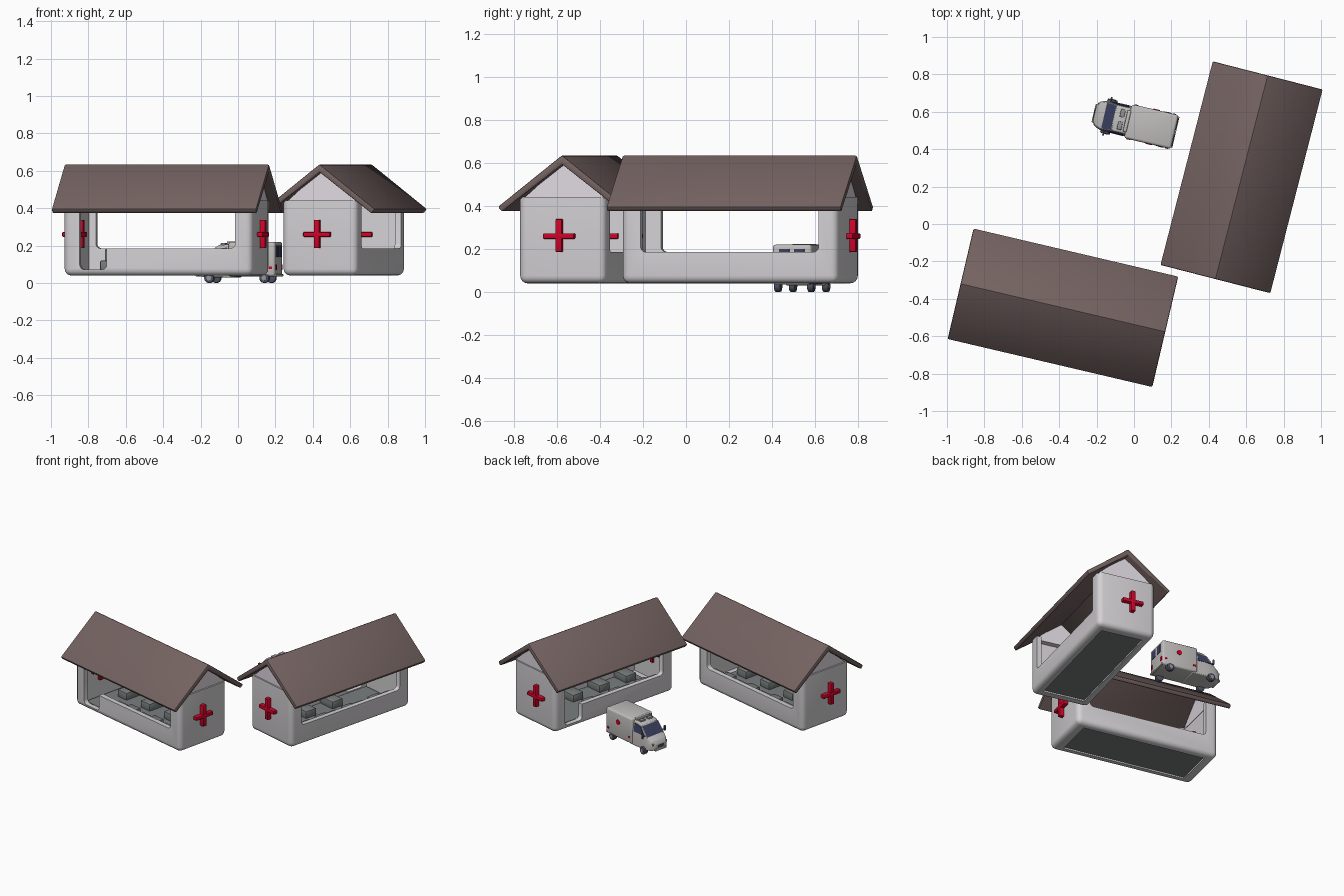
import bpy, bmesh, math
from mathutils import Matrix

if "Cube" in bpy.data.objects:
    bpy.data.objects.remove(bpy.data.objects["Cube"])


def mat(name, rgb):
    m = bpy.data.materials.new(name)
    m.diffuse_color = (*rgb, 1)
    m.use_nodes = True
    m.node_tree.nodes["Principled BSDF"].inputs["Base Color"].default_value = m.diffuse_color
    return m


WALL = mat("wall_white", (0.66, 0.64, 0.66))
GABLE = mat("gable_white", (0.74, 0.69, 0.75))
ROOF = mat("roof_brown", (0.175, 0.125, 0.12))
RED = mat("cross_red", (0.62, 0.001, 0.022))
GREY = mat("furniture_grey", (0.19, 0.21, 0.207))
VAN = mat("van_grey", (0.52, 0.51, 0.50))
GLASS = mat("glass_navy", (0.045, 0.052, 0.12))
TYRE = mat("tyre_slate", (0.075, 0.08, 0.115))
LAMP = mat("lamp_grey", (0.30, 0.30, 0.33))


def finish(name, bm, mats, place=None):
    bmesh.ops.recalc_face_normals(bm, faces=bm.faces)
    me = bpy.data.meshes.new(name)
    bm.to_mesh(me)
    bm.free()
    for m in mats:
        me.materials.append(m)
    ob = bpy.data.objects.new(name, me)
    bpy.context.collection.objects.link(ob)
    if place:
        x, y, a = place
        ob.location = (x, y, 0)
        ob.rotation_euler = (0, 0, math.radians(a))
    return ob


def smooth(ob, angle=35):
    bpy.ops.object.select_all(action='DESELECT')
    ob.select_set(True)
    bpy.context.view_layer.objects.active = ob
    bpy.ops.object.shade_smooth_by_angle(angle=math.radians(angle))
    return ob


def box(name, lo, hi, m, place=None, bevel=0, seg=3, keep=lambda e: True):
    bm = bmesh.new()
    bmesh.ops.create_cube(bm, size=1)
    for v in bm.verts:
        for i in range(3):
            v.co[i] = hi[i] if v.co[i] > 0 else lo[i]
    if bevel:
        bmesh.ops.bevel(bm, geom=[e for e in bm.edges if keep(e)], offset=bevel,
                        segments=seg, profile=0.5, affect='EDGES')
    ob = finish(name, bm, [m], place)
    return smooth(ob) if bevel else ob


def prism(name, pts, a, b, m, place, bevel=0):
    """Extrude a (y, z) outline along x."""
    bm = bmesh.new()
    f = bm.faces.new([bm.verts.new((a, p[0], p[1])) for p in pts])
    new = bmesh.ops.extrude_face_region(bm, geom=[f])['geom']
    bmesh.ops.translate(bm, vec=(b - a, 0, 0), verts=[v for v in new if isinstance(v, bmesh.types.BMVert)])
    if bevel:
        bmesh.ops.bevel(bm, geom=bm.edges[:], offset=bevel, segments=2, profile=0.5, affect='EDGES')
    ob = finish(name, bm, [m], place)
    return smooth(ob) if bevel else ob


def disc(name, x, y, z, r, depth, m, place, bevel=0):
    """Cylinder lying along y."""
    bm = bmesh.new()
    bmesh.ops.create_cone(bm, cap_ends=True, segments=24, radius1=r, radius2=r, depth=depth,
                          matrix=Matrix.Translation((x, y, z)) @ Matrix.Rotation(math.pi / 2, 4, 'X'))
    if bevel:
        rim = [e for e in bm.edges if any(len(f.verts) > 4 for f in e.link_faces)]
        bmesh.ops.bevel(bm, geom=rim, offset=bevel, segments=2, profile=0.5, affect='EDGES')
    return smooth(finish(name, bm, [m], place))


def cut(ob, cutters):
    bpy.context.view_layer.objects.active = ob
    for c in cutters:
        md = ob.modifiers.new("cut", 'BOOLEAN')
        md.operation, md.solver, md.object = 'DIFFERENCE', 'EXACT', c
        bpy.ops.object.modifier_apply(modifier=md.name)
        bpy.data.objects.remove(c)


def ward(tag, place):
    L, W, c = 0.518, 0.207, -0.01       # half length, half width, sideways shift of the body
    n = lambda s: f"{s}_{tag}"
    # rounded shell, hollow, open along both long sides, with a doorway
    low = lambda e: min(v.co.z for v in e.verts) < 0.2
    shell = box(n("wall_shell"), (-L, c - W, 0.04), (L, c + W, 0.44), WALL, None, 0.035, 4, low)
    along_y = lambda e: abs(e.verts[0].co.y - e.verts[1].co.y) > 0.05 and e.verts[0].co.z < 0.3
    cut(shell, [
        box("cavity", (-0.465, c - 0.172, 0.062), (0.5, c + 0.172, 0.6), WALL),
        box("floor_hole", (-0.445, c - 0.15, 0), (0.445, c + 0.15, 0.1), WALL),
        box("opening", (-0.428, -0.5, 0.185), (0.425, 0.5, 0.7), WALL, None, 0.025, 4, along_y),
        box("doorway", (-0.428, -0.5, 0.072), (-0.28, -0.1, 0.5), WALL, None, 0.025, 4, along_y)])
    shell.location = (place[0], place[1], 0)
    shell.rotation_euler = (0, 0, math.radians(place[2]))
    smooth(shell)
    box(n("floor"), (-0.455, c - 0.165, 0.05), (0.455, c + 0.165, 0.07), GREY, place)
    # roof slabs
    prism(n("roof"), [(0, 0.635), (0.306, 0.395), (0.287, 0.372), (0, 0.592),
                      (-0.287, 0.372), (-0.306, 0.395)], -0.562, 0.562, ROOF, place, 0.007)
    for s, end, cy, inner in ((-1, "left", -0.045, 0.445), (1, "right", -0.02, 0.488)):
        prism(n(f"gable_{end}"), [(-0.195, 0.435), (0.195, 0.435), (0, 0.605)],
              s * 0.462, s * 0.508, GABLE, place)
        # cross passing through the end wall
        x0, x1 = sorted((s * inner, s * 0.548))
        box(n(f"cross_bar_{end}"), (x0, cy - 0.074, 0.247), (x1, cy + 0.074, 0.272), RED, place, 0.004, 2)
        box(n(f"cross_post_{end}"), (x0, cy - 0.015, 0.186), (x1, cy + 0.015, 0.338), RED, place, 0.004, 2)
    # two rows of beds with headboards along the long walls
    for i, x in enumerate((-0.33, -0.1, 0.13, 0.36)):
        for s in (-1, 1):
            if s < 0 and i == 0:
                continue
            y0, y1 = sorted((c + s * 0.04, c + s * 0.165))
            h0, h1 = sorted((c + s * 0.15, c + s * 0.168))
            box(n(f"bed_{i}_{s}"), (x - 0.045, y0, 0.066), (x + 0.045, y1, 0.12), GREY, place, 0.006, 2)
            box(n(f"headboard_{i}_{s}"), (x - 0.045, h0, 0.066), (x + 0.045, h1, 0.178), GREY, place, 0.004, 2)


ward("a", (-0.38, -0.448, -13.2))
ward("b", (0.575, 0.25, -104.4))

# ambulance, nose towards local -x
P = (0.002, 0.542, -13.2)
box("van_box", (-0.035, -0.093, 0.035), (0.222, 0.093, 0.22), VAN, P, 0.014, 3)
stations = [(-0.218, 0.042, 0.080, 0.045, 0.040), (-0.202, 0.036, 0.104, 0.068, 0.060),
            (-0.168, 0.032, 0.122, 0.081, 0.074), (-0.112, 0.030, 0.190, 0.083, 0.070),
            (-0.090, 0.030, 0.203, 0.083, 0.068), (0.0, 0.030, 0.208, 0.083, 0.070)]
bm = bmesh.new()
rings = [[bm.verts.new(c) for c in ((x, -w, zb), (x, -w, zb + (zt - zb) * 0.55), (x, -t, zt),
                                    (x, t, zt), (x, w, zb + (zt - zb) * 0.55), (x, w, zb))]
         for x, zb, zt, w, t in stations]
windshield = None
for i, (a, b) in enumerate(zip(rings, rings[1:])):
    for k in range(6):
        f = bm.faces.new((a[k], a[(k + 1) % 6], b[(k + 1) % 6], b[k]))
        if i == 2 and k == 2:
            windshield = f
bm.faces.new(rings[0])
bm.faces.new(rings[-1])
bmesh.ops.inset_region(bm, faces=[windshield], thickness=0.005, depth=0)
windshield.material_index = 1
cab = finish("van_cab", bm, [VAN, GLASS], P)
bev = cab.modifiers.new("soft_edges", 'BEVEL')
bev.width, bev.segments, bev.limit_method, bev.angle_limit = 0.006, 2, 'ANGLE', math.radians(25)
smooth(cab, 40)

# bumpers, grille, lamps and roof lights
box("front_bumper", (-0.224, -0.05, 0.034), (-0.2, 0.05, 0.05), VAN, P, 0.005, 2)
box("grille", (-0.221, -0.025, 0.056), (-0.216, 0.025, 0.072), TYRE, P)
box("rear_bumper", (0.215, -0.085, 0.034), (0.228, 0.085, 0.048), VAN, P, 0.004, 2)
box("roof_sign", (-0.05, -0.06, 0.2), (-0.03, 0.06, 0.222), VAN, P, 0.005, 2)
for s, side in ((-1, "right"), (1, "left")):

    def pair(name, x0, x1, ya, yb, z0, z1, m, bevel=0):
        lo, hi = sorted((s * ya, s * yb))
        box(f"{name}_{side}", (x0, lo, z0), (x1, hi, z1), m, P, bevel, 2)

    pair("roof_light", -0.085, -0.06, 0.012, 0.055, 0.2, 0.214, LAMP, 0.004)
    pair("headlight", -0.212, -0.195, 0.04, 0.062, 0.07, 0.088, LAMP, 0.003)
    pair("tail_light", 0.219, 0.225, 0.06, 0.078, 0.07, 0.1, RED)
    pair("rear_window", 0.219, 0.225, 0.012, 0.06, 0.14, 0.2, GLASS)
    pair("mirror_arm", -0.15, -0.144, 0.075, 0.1, 0.128, 0.133, TYRE)
    pair("mirror", -0.153, -0.143, 0.092, 0.106, 0.118, 0.155, TYRE, 0.003)
    pair("side_marker", -0.02, 0.0, 0.09, 0.096, 0.075, 0.087, RED)
    pair("rear_marker", 0.19, 0.207, 0.09, 0.096, 0.075, 0.087, RED)
    # side window leaning with the cab wall
    bm = bmesh.new()
    outline = [(-0.14, 0.132, 0.083), (-0.045, 0.132, 0.084), (-0.045, 0.19, 0.0765), (-0.105, 0.182, 0.0755)]
    f = bm.faces.new([bm.verts.new((x, s * yy, z)) for x, z, yy in outline])
    top = bmesh.ops.extrude_face_region(bm, geom=[f])['geom']
    bmesh.ops.translate(bm, vec=(0, -s * 0.008, 0), verts=[v for v in top if isinstance(v, bmesh.types.BMVert)])
    finish(f"side_window_{side}", bm, [GLASS], P)
    # red roundel on the box, wheels and hubs
    disc(f"side_roundel_{side}", 0.1, s * 0.0935, 0.15, 0.018, 0.006, RED, P)
    for x, end in ((-0.14, "front"), (0.163, "rear")):
        disc(f"wheel_{end}_{side}", x, s * 0.079, 0.027, 0.027, 0.03, TYRE, P, 0.005)
        disc(f"hub_{end}_{side}", x, s * 0.093, 0.027, 0.013, 0.006, LAMP, P)
